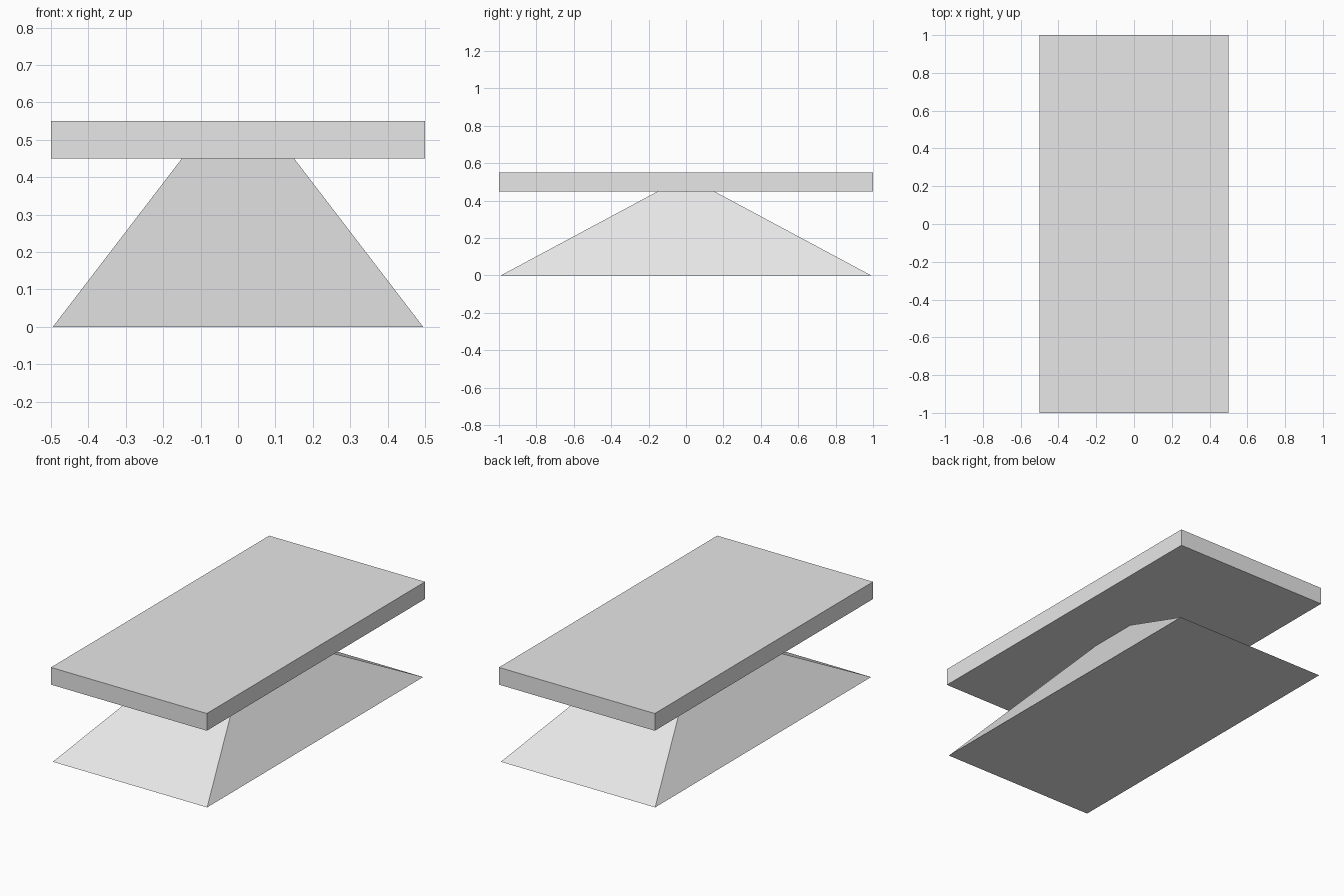
import bpy
import bmesh

cube = bpy.data.objects.get("Cube")
if cube:
    bpy.data.objects.remove(cube, do_unlink=True)

# One plain material for the whole table
grey = bpy.data.materials.new("light grey")
grey.use_nodes = True
colour = (0.8, 0.8, 0.8, 1.0)
grey.diffuse_color = colour
grey.node_tree.nodes["Principled BSDF"].inputs["Base Color"].default_value = colour


def tapered_block(name, bottom, top, z0, z1):
    """Four-sided block; bottom and top are (x, y) half sizes."""
    bm = bmesh.new()
    bmesh.ops.create_cube(bm, size=2)
    for v in bm.verts:
        half, z = (top, z1) if v.co.z > 0 else (bottom, z0)
        v.co = (v.co.x * half[0], v.co.y * half[1], z)
    mesh = bpy.data.meshes.new(name)
    bm.to_mesh(mesh)
    bm.free()
    mesh.materials.append(grey)
    obj = bpy.data.objects.new(name, mesh)
    bpy.context.collection.objects.link(obj)
    return obj


# Flared pedestal and flat slab on top
tapered_block("pedestal", (0.495, 0.99), (0.15, 0.15), 0, 0.45)
tapered_block("table_top", (0.5, 1.0), (0.5, 1.0), 0.45, 0.55)
